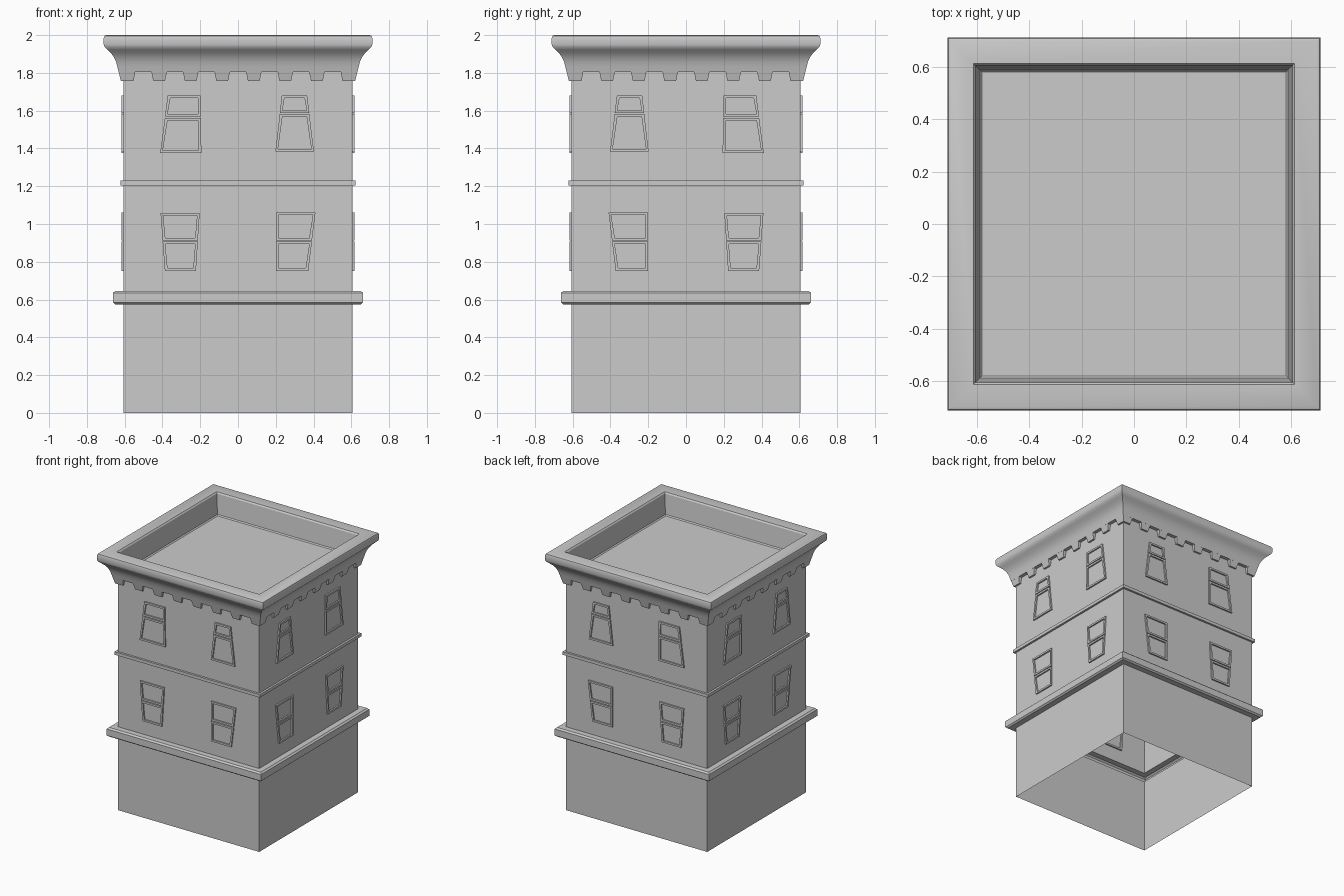
import bpy, bmesh
from math import pi
from mathutils import Matrix, Vector

cube = bpy.data.objects.get("Cube")
if cube:
    bpy.data.objects.remove(cube, do_unlink=True)

grey = bpy.data.materials.new("stone grey")
grey.use_nodes = True
colour = (0.6, 0.6, 0.6, 1)
grey.diffuse_color = colour
grey.node_tree.nodes["Principled BSDF"].inputs["Base Color"].default_value = colour

WALL = 0.606


def finish(name, bm, fix_normals=False):
    if fix_normals:
        bmesh.ops.recalc_face_normals(bm, faces=bm.faces)
    mesh = bpy.data.meshes.new(name)
    bm.to_mesh(mesh)
    bm.free()
    mesh.materials.append(grey)
    obj = bpy.data.objects.new(name, mesh)
    bpy.context.collection.objects.link(obj)
    bpy.ops.object.select_all(action='DESELECT')
    obj.select_set(True)
    bpy.context.view_layer.objects.active = obj
    bpy.ops.object.shade_smooth_by_angle(angle=pi / 6)


def square_sweep(name, profile, cap=False):
    """Carry a (half width, height) profile round a square."""
    bm = bmesh.new()
    rings = [[bm.verts.new((sx * r, sy * r, z))
              for sx, sy in ((-1, -1), (1, -1), (1, 1), (-1, 1))] for r, z in profile]
    for low, high in zip(rings, rings[1:]):
        for i in range(4):
            j = (i + 1) % 4
            bm.faces.new((low[i], low[j], high[j], high[i]))
    if cap:
        bm.faces.new(rings[-1])
    finish(name, bm)


def add_loop(bm, points, turn):
    return [bm.verts.new(turn @ Vector(p)) for p in points]


def bridge(bm, a, b):
    for i in range(len(a)):
        j = (i + 1) % len(a)
        bm.faces.new((a[i], a[j], b[j], b[i]))


# Hollow tower wall with a heavy ledge and a thin string course
ledge = [(0.65, 0.575), (0.662, 0.585), (0.662, 0.635), (0.65, 0.646)]
course = [(0.622, 1.205), (0.622, 1.229)]
square_sweep("tower_wall", [(WALL, 0), (WALL, 0.575)] + ledge + [(WALL, 0.646), (WALL, 1.205)]
             + course + [(WALL, 1.229), (WALL, 1.83)])

# Flared cornice, parapet and sunken roof
cove = [(0.632, 1.805), (0.638, 1.83), (0.645, 1.857), (0.656, 1.882),
        (0.672, 1.905), (0.69, 1.922), (0.706, 1.937)]
parapet = [(0.711, 1.95), (0.711, 1.985), (0.707, 1.996), (0.698, 2.0), (0.612, 2.0)]
square_sweep("cornice_and_roof", [(WALL, 1.805)] + cove + parapet
             + [(0.604, 1.99), (0.588, 1.84), (0.58, 1.832)], cap=True)

# Teeth hanging under the cornice, mitred at the corners
LOW, HIGH, STEP = 1.758, 1.806, 0.167
LOW_REACH, HIGH_REACH = 0.62, 0.632

bm = bmesh.new()
for k in range(4):
    turn = Matrix.Rotation(k * pi / 2, 3, 'Z')
    for n in range(8):
        x = (n - 3.5) * STEP
        l0, r0, l1, r1 = x - 0.031, x + 0.031, x - 0.041, x + 0.041
        if n == 0:
            l0, l1 = -LOW_REACH, -HIGH_REACH
        if n == 7:
            r0, r1 = LOW_REACH, HIGH_REACH
        face = [(l0, -LOW_REACH, LOW), (r0, -LOW_REACH, LOW),
                (r1, -HIGH_REACH, HIGH), (l1, -HIGH_REACH, HIGH)]
        root = [(max(-WALL, min(WALL, px)), -WALL, pz) for px, py, pz in face]
        front, back = add_loop(bm, face, turn), add_loop(bm, root, turn)
        bm.faces.new(front)
        bm.faces.new(back[::-1])
        bridge(bm, front, back)
finish("cornice_teeth", bm, True)


# Crooked sash windows: top z, top left, top right, bottom z, bottom left, bottom right, bar z
windows = [(1.68, -0.372, -0.198, 1.375, -0.412, -0.194, 1.565),
           (1.68, 0.232, 0.366, 1.383, 0.198, 0.402, 1.585),
           (1.058, -0.41, -0.203, 0.752, -0.387, -0.223, 0.91),
           (1.062, 0.2, 0.41, 0.752, 0.2, 0.372, 0.91)]
FRAME, GAP = 0.014, 0.003


def sash(bm, outer, turn):
    """Four-sided frame set through the wall."""
    inner = [(x + sx * FRAME, z + sz * FRAME) for (x, z), (sx, sz)
             in zip(outer, ((1, 1), (-1, 1), (-1, -1), (1, -1)))]
    loops = [add_loop(bm, [(x, y, z) for x, z in points], turn)
             for points, y in ((outer, -0.617), (inner, -0.617), (inner, -0.595), (outer, -0.595))]
    for a, b in zip(loops, loops[1:] + loops[:1]):
        bridge(bm, a, b)


bm = bmesh.new()
for k in range(4):
    flip = -1 if k in (1, 2) else 1
    turn = Matrix.Rotation(k * pi / 2, 3, 'Z') @ Matrix.Diagonal((flip, 1, 1))
    for tz, tl, tr, bz, bl, br, bar in windows:
        t = (bar - bz) / (tz - bz)
        ml, mr = bl + (tl - bl) * t, br + (tr - br) * t
        sash(bm, [(bl, bz), (br, bz), (mr, bar - GAP), (ml, bar - GAP)], turn)
        sash(bm, [(ml, bar + GAP), (mr, bar + GAP), (tr, tz), (tl, tz)], turn)
finish("window_frames", bm, True)
